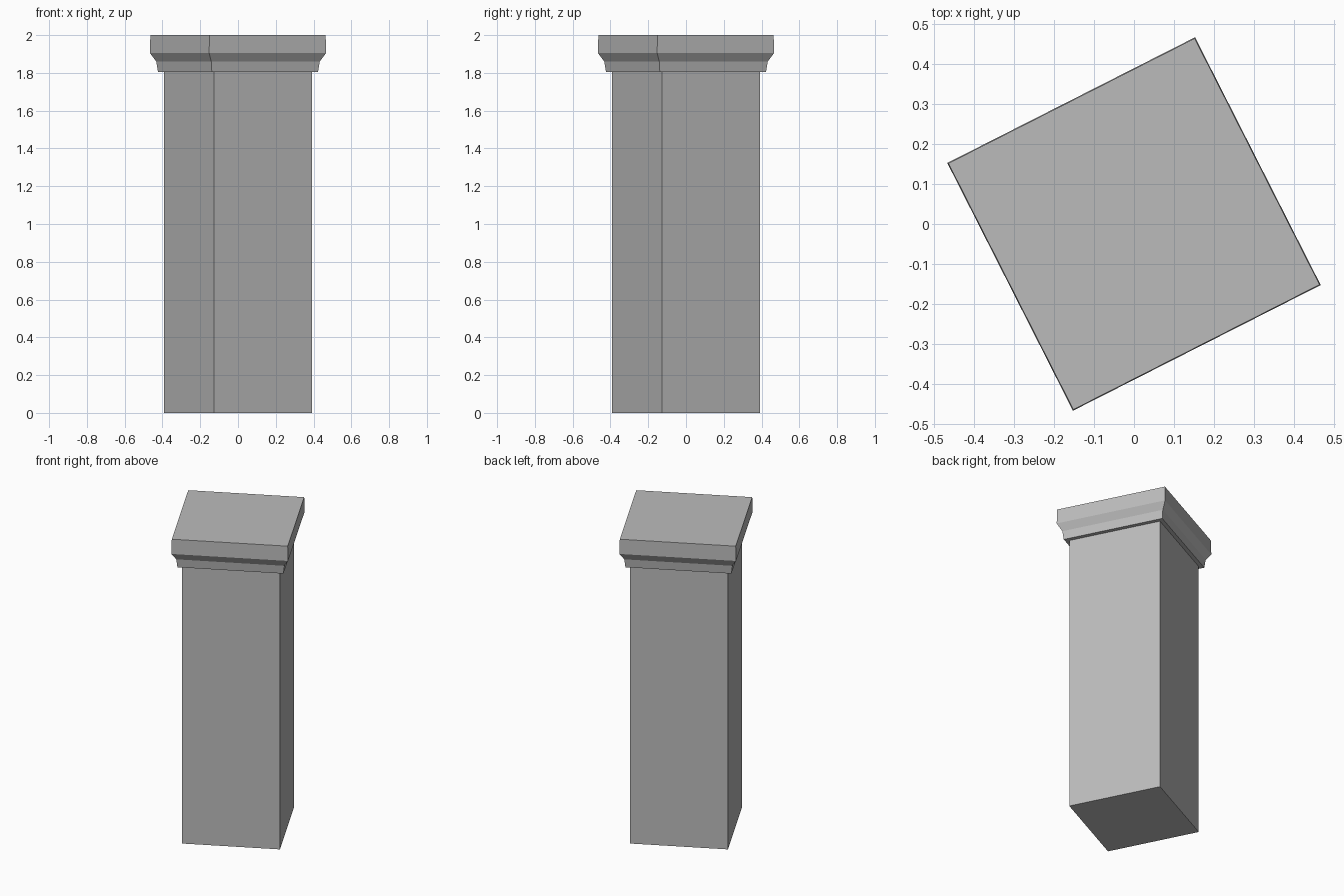
import bpy
import bmesh
from math import cos, sin, radians

cube = bpy.data.objects.get("Cube")
if cube:
    bpy.data.objects.remove(cube, do_unlink=True)

TURN = radians(71.9)  # direction of the first corner

stone = bpy.data.materials.new("grey_stone")
stone.use_nodes = True
colour = (0.5, 0.5, 0.5, 1)
stone.diffuse_color = colour
stone.node_tree.nodes["Principled BSDF"].inputs["Base Color"].default_value = colour


def square_stack(name, profile):
    """Closed solid through square sections given as (corner radius, height)."""
    bm = bmesh.new()
    rings = []
    for radius, z in profile:
        corners = [TURN + radians(90 * i) for i in range(4)]
        rings.append([bm.verts.new((radius * cos(a), radius * sin(a), z)) for a in corners])
    for low, high in zip(rings, rings[1:]):
        for i in range(4):
            j = (i + 1) % 4
            bm.faces.new((low[i], low[j], high[j], high[i]))
    bm.faces.new(rings[0][::-1])
    bm.faces.new(rings[-1])
    mesh = bpy.data.meshes.new(name)
    bm.to_mesh(mesh)
    bm.free()
    mesh.materials.append(stone)
    obj = bpy.data.objects.new(name, mesh)
    bpy.context.collection.objects.link(obj)
    return obj


# Plain shaft
square_stack("pillar_shaft", [(0.411, 0), (0.411, 1.806)])

# Moulded cap: lower band, sloped underside, top slab
square_stack("pillar_cap", [(0.446, 1.806), (0.455, 1.86), (0.491, 1.905), (0.488, 2)])
